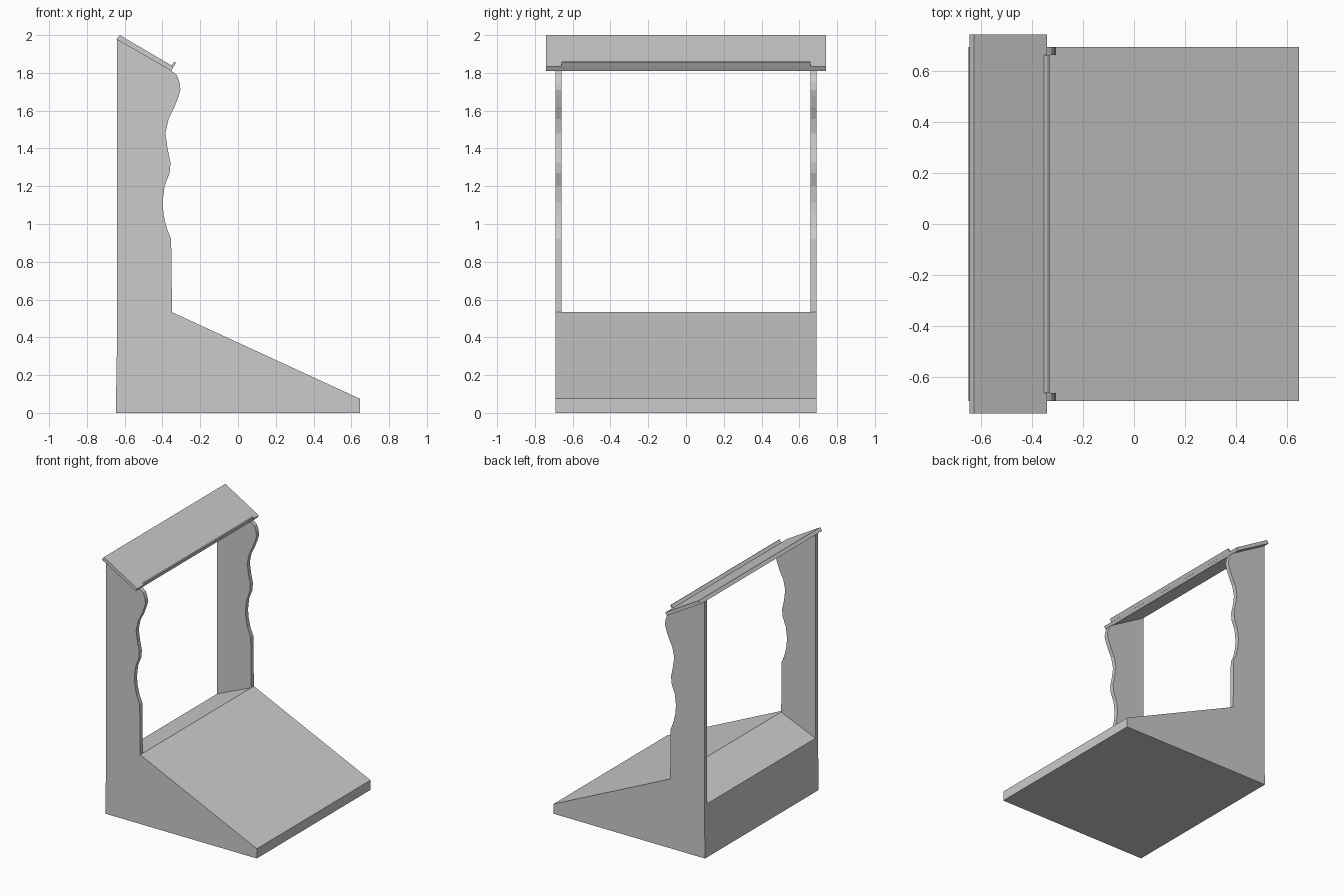
import bpy
import bmesh

if "Cube" in bpy.data.objects:
    bpy.data.objects.remove(bpy.data.objects["Cube"])


def prism(name, profile, y0, y1):
    """Extrude an x-z outline along y into a closed solid."""
    bm = bmesh.new()
    face = bm.faces.new([bm.verts.new((x, y0, z)) for x, z in profile])
    ext = bmesh.ops.extrude_face_region(bm, geom=[face])
    verts = [v for v in ext["geom"] if isinstance(v, bmesh.types.BMVert)]
    bmesh.ops.translate(bm, verts=verts, vec=(0, y1 - y0, 0))
    bmesh.ops.recalc_face_normals(bm, faces=bm.faces)
    mesh = bpy.data.meshes.new(name)
    bm.to_mesh(mesh)
    bm.free()
    obj = bpy.data.objects.new(name, mesh)
    bpy.context.collection.objects.link(obj)
    return obj


# Side outline: wedge base, then the wavy front edge of the uprights
ridge = (-0.349, 0.533)
wave = [(-0.354, 0.92), (-0.378, 0.98), (-0.394, 1.05), (-0.399, 1.115),
        (-0.389, 1.20), (-0.362, 1.27), (-0.357, 1.325), (-0.373, 1.40),
        (-0.384, 1.48), (-0.368, 1.555), (-0.336, 1.62), (-0.315, 1.675),
        (-0.305, 1.71), (-0.309, 1.75), (-0.325, 1.79), (-0.354, 1.812)]
outline = [(-0.647, 0), (0.645, 0), (0.645, 0.075), ridge, *wave,
           (-0.641, 1.978), (-0.641, 0.35)]
body = prism("wedge_base_with_uprights", outline, -0.692, 0.692)

# Opening between the uprights, with a floor sloping down to the back
cutter = prism("opening_cutter",
               [ridge, (-0.2, 0.6), (-0.2, 2.1), (-0.8, 2.1), (-0.8, 0.345),
                (-0.641, 0.408)], -0.66, 0.66)
cutter.hide_render = True
cut = body.modifiers.new("opening", 'BOOLEAN')
cut.operation = 'DIFFERENCE'
cut.solver = 'EXACT'
cut.object = cutter
bpy.context.view_layer.objects.active = body
bpy.ops.object.modifier_apply(modifier=cut.name)
bpy.data.objects.remove(cutter)

# Sloping roof board and the narrow lip along its front edge
prism("roof_board", [(-0.643, 1.978), (-0.354, 1.811), (-0.341, 1.833),
                     (-0.626, 2.0)], -0.74, 0.74)
prism("roof_lip", [(-0.354, 1.838), (-0.341, 1.831), (-0.328, 1.855),
                   (-0.336, 1.859)], -0.66, 0.66)
